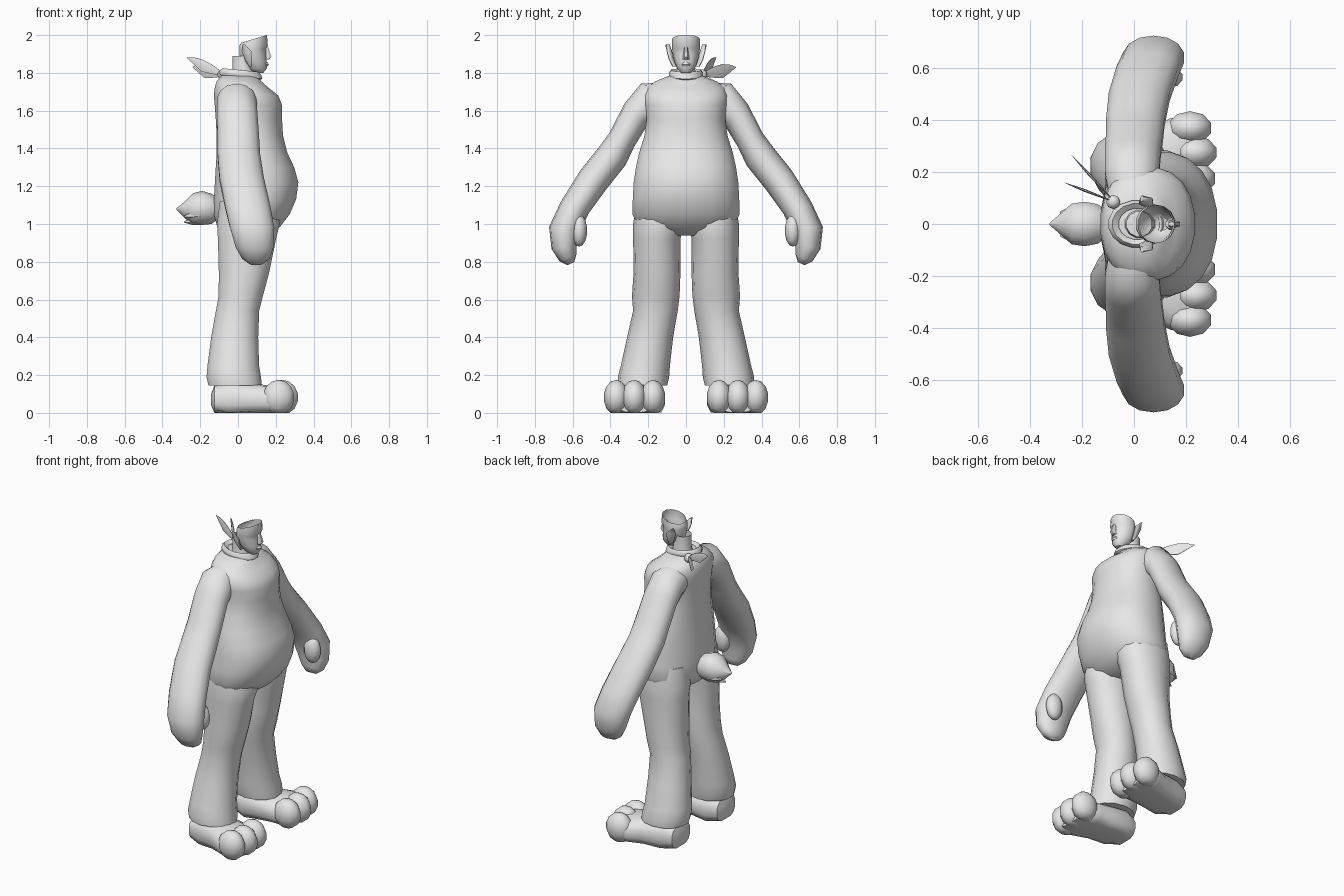
import bpy, bmesh, math
from mathutils import Vector

fur = bpy.data.materials.new("light_grey")
fur.diffuse_color = (0.8, 0.8, 0.8, 1)


def finish(name, bm, angle=50):
    bmesh.ops.recalc_face_normals(bm, faces=bm.faces)
    me = bpy.data.meshes.new(name)
    bm.to_mesh(me)
    bm.free()
    ob = bpy.data.objects.new(name, me)
    bpy.context.collection.objects.link(ob)
    me.materials.append(fur)
    bpy.ops.object.select_all(action='DESELECT')
    ob.select_set(True)
    bpy.context.view_layer.objects.active = ob
    bpy.ops.object.shade_smooth_by_angle(angle=math.radians(angle))
    return ob


def loft(name, sections, n=14, p=1.0, caps=(True, True), floor=False, angle=50):
    """Skin rings; each section is (centre, half axis u, half axis v)."""
    bm = bmesh.new()
    rings = []
    for c, u, v in sections:
        ring = []
        for i in range(n):
            a = 2 * math.pi * (i + 0.5) / n
            s, t = math.cos(a), math.sin(a)
            s = math.copysign(abs(s) ** p, s)
            t = math.copysign(abs(t) ** p, t)
            q = Vector(c) + Vector(u) * s + Vector(v) * t
            if floor:
                q.z = max(q.z, 0)
            ring.append(bm.verts.new(q))
        rings.append(ring)
    for a, b in zip(rings, rings[1:]):
        for i in range(n):
            j = (i + 1) % n
            bm.faces.new((a[i], a[j], b[j], b[i]))
    for use, ring in zip(caps, (rings[0], rings[-1])):
        if use:
            bm.faces.new(ring)
    return finish(name, bm, angle)


def level(z, x0, x1, ry, y=0, slope=0):
    """Horizontal section, optionally rising towards the front."""
    r = (x1 - x0) / 2
    return ((x0 + x1) / 2, y, z), (r, 0, slope * r), (0, ry, 0)


def ball(name, c, r, n=10, floor=False):
    bm = bmesh.new()
    bmesh.ops.create_uvsphere(bm, u_segments=n, v_segments=7, radius=1)
    for v in bm.verts:
        v.co = Vector([c[k] + v.co[k] * r[k] for k in range(3)])
        if floor:
            v.co.z = max(v.co.z, 0)
    return finish(name, bm)


# Torso with round belly
loft("torso", [level(*s) for s in [
    (0.94, -0.04, 0.14, 0.14), (0.98, -0.11, 0.22, 0.25), (1.05, -0.13, 0.275, 0.287),
    (1.13, -0.13, 0.31, 0.285), (1.22, -0.125, 0.322, 0.28), (1.30, -0.12, 0.30, 0.268),
    (1.38, -0.115, 0.262, 0.25), (1.47, -0.115, 0.24, 0.222), (1.56, -0.12, 0.235, 0.21),
    (1.63, -0.125, 0.235, 0.22), (1.68, -0.13, 0.215, 0.225), (1.72, -0.125, 0.165, 0.21),
    (1.755, -0.115, 0.125, 0.165), (1.785, -0.09, 0.10, 0.09)]], n=20, p=0.9)

# Collar band
loft("collar", [level(*s, slope=-0.1) for s in [
    (1.77, -0.085, 0.115, 0.082), (1.78, -0.1, 0.13, 0.092), (1.80, -0.1, 0.125, 0.092),
    (1.815, -0.085, 0.11, 0.08), (1.80, -0.06, 0.085, 0.06)]], n=16, caps=(False, False))

# Neck and open-topped head
loft("neck", [level(1.76, -0.04, 0.09, 0.06), level(1.82, -0.03, 0.08, 0.05),
              level(1.89, -0.03, 0.07, 0.05)], n=12, caps=(False, False))
loft("head", [level(*s) for s in [
    (1.80, 0.08, 0.135, 0.025), (1.825, 0.045, 0.155, 0.047), (1.86, 0.015, 0.153, 0.062),
    (1.90, 0.005, 0.15, 0.07), (1.93, 0.005, 0.15, 0.074), (1.945, 0.005, 0.16, 0.075),
    (1.98, 0.015, 0.155, 0.073, 0, 0.3)]], n=14, caps=(True, False))
loft("nose", [level(1.87, 0.13, 0.167, 0.018), level(1.885, 0.13, 0.18, 0.016),
              level(1.94, 0.13, 0.16, 0.009)], n=6)
loft("lips", [level(1.835, 0.12, 0.158, 0.02), level(1.845, 0.12, 0.165, 0.024),
              level(1.857, 0.12, 0.158, 0.016)], n=8)

# Limbs: arm rows are y, z, back x, front x, radius, tilt in degrees
ARM = [(0.12, 1.66, -0.10, 0.09, 0.09, 80), (0.20, 1.645, -0.115, 0.10, 0.105, 68),
       (0.265, 1.58, -0.115, 0.105, 0.083, 42), (0.34, 1.445, -0.11, 0.115, 0.075, 30),
       (0.39, 1.36, -0.11, 0.12, 0.085, 35), (0.49, 1.235, -0.10, 0.14, 0.085, 35),
       (0.59, 1.085, -0.07, 0.175, 0.08, 22), (0.64, 0.98, -0.045, 0.195, 0.085, 3),
       (0.645, 0.88, -0.015, 0.19, 0.068, -10), (0.625, 0.82, 0.02, 0.17, 0.048, -22),
       (0.61, 0.79, 0.06, 0.13, 0.02, -25)]
LEG = [(1.12, -0.10, 0.20, 0.11, 0.15), (1.0, -0.115, 0.225, 0.135, 0.145),
       (0.92, -0.11, 0.205, 0.125, 0.155), (0.75, -0.105, 0.17, 0.124, 0.153),
       (0.62, -0.105, 0.135, 0.126, 0.160), (0.54, -0.12, 0.115, 0.118, 0.162),
       (0.40, -0.145, 0.11, 0.122, 0.19), (0.25, -0.165, 0.115, 0.13, 0.215),
       (0.19, -0.17, 0.125, 0.136, 0.225), (0.145, -0.16, 0.13, 0.13, 0.23)]
FOOT = [(-0.142, 0.23, 0.05, 0.07, 0.03), (-0.125, 0.23, 0.095, 0.07, 0.075),
        (-0.05, 0.23, 0.12, 0.07, 0.10), (0.06, 0.245, 0.125, 0.07, 0.09),
        (0.14, 0.265, 0.145, 0.068, 0.08), (0.21, 0.275, 0.145, 0.065, 0.085),
        (0.26, 0.27, 0.10, 0.06, 0.06)]
for side, s in (("left", 1), ("right", -1)):
    rows = []
    for y, z, x0, x1, r, t in ARM:
        t = math.radians(t)
        rows.append((((x0 + x1) / 2, s * y, z), ((x1 - x0) / 2, 0, 0),
                     (0, s * r * math.cos(t), r * math.sin(t))))
    loft(side + "_arm", rows, p=0.95)
    ball(side + "_thumb", (0.135, s * 0.565, 0.965), (0.055, 0.042, 0.085))
    loft(side + "_leg", [level(z, a, b, r, s * y) for z, a, b, r, y in LEG], p=0.95)
    loft(side + "_foot", [((x, s * y, z), (0, r, 0), (0, 0, h)) for x, y, r, z, h in FOOT],
         p=0.8, floor=True)
    for i, (x, y) in enumerate(((0.215, 0.37), (0.235, 0.275), (0.23, 0.175))):
        ball(f"{side}_toe_{i + 1}", (x, s * y, 0.082), (0.088, 0.066, 0.093), floor=True)
    # Pointed ear
    loft(side + "_ear", [((x, s * y, z), (a, s * a * 0.3, 0), (0, s * 0.012, 0)) for x, y, z, a in
                         [(0.065, 0.062, 1.835, 0.008), (0.055, 0.078, 1.87, 0.02),
                          (0.045, 0.088, 1.915, 0.028), (0.03, 0.098, 1.95, 0.006)]], n=8)

# Puffy tail with pointed tufts
loft("tail", [((x, 0, z), (0, r, 0), (0, 0, r)) for x, z, r in [
    (-0.10, 1.08, 0.05), (-0.14, 1.08, 0.08), (-0.19, 1.085, 0.09), (-0.24, 1.08, 0.082),
    (-0.28, 1.075, 0.045), (-0.325, 1.08, 0.004)]], n=10)
for i, (y, z) in enumerate(((0.0, 1.01), (0.045, 1.04), (-0.045, 1.04))):
    loft(f"tail_tuft_{i + 1}", [((-0.19, y, z + 0.02), (0, 0.035, 0), (0, 0, 0.035)),
                                ((-0.24, y, z + 0.01), (0, 0.03, 0), (0, 0, 0.025)),
                                ((-0.285, y, z), (0, 0.003, 0), (0, 0, 0.003))], n=6)

# Neckerchief knot and two leaf-shaped ends
ball("scarf_knot", (-0.08, 0.085, 1.79), (0.028, 0.028, 0.028), 8)
for i, (tip, h) in enumerate((((-0.24, 0.265, 1.83), 0.04), ((-0.27, 0.16, 1.88), 0.035))):
    root, tip = Vector((-0.075, 0.085, 1.79)), Vector(tip)
    side = (tip - root).cross(Vector((0, 0, 1))).normalized() * 0.006
    rows = []
    for f, k, dz in ((0, 0.25, 0), (0.35, 0.8, 0.0), (0.6, 1, -0.005), (0.8, 0.6, 0), (1, 0.04, 0)):
        rows.append((root.lerp(tip, f) + Vector((0, 0, dz)), side * k, (0, 0, h * k)))
    loft(f"scarf_end_{i + 1}", rows, n=8)
